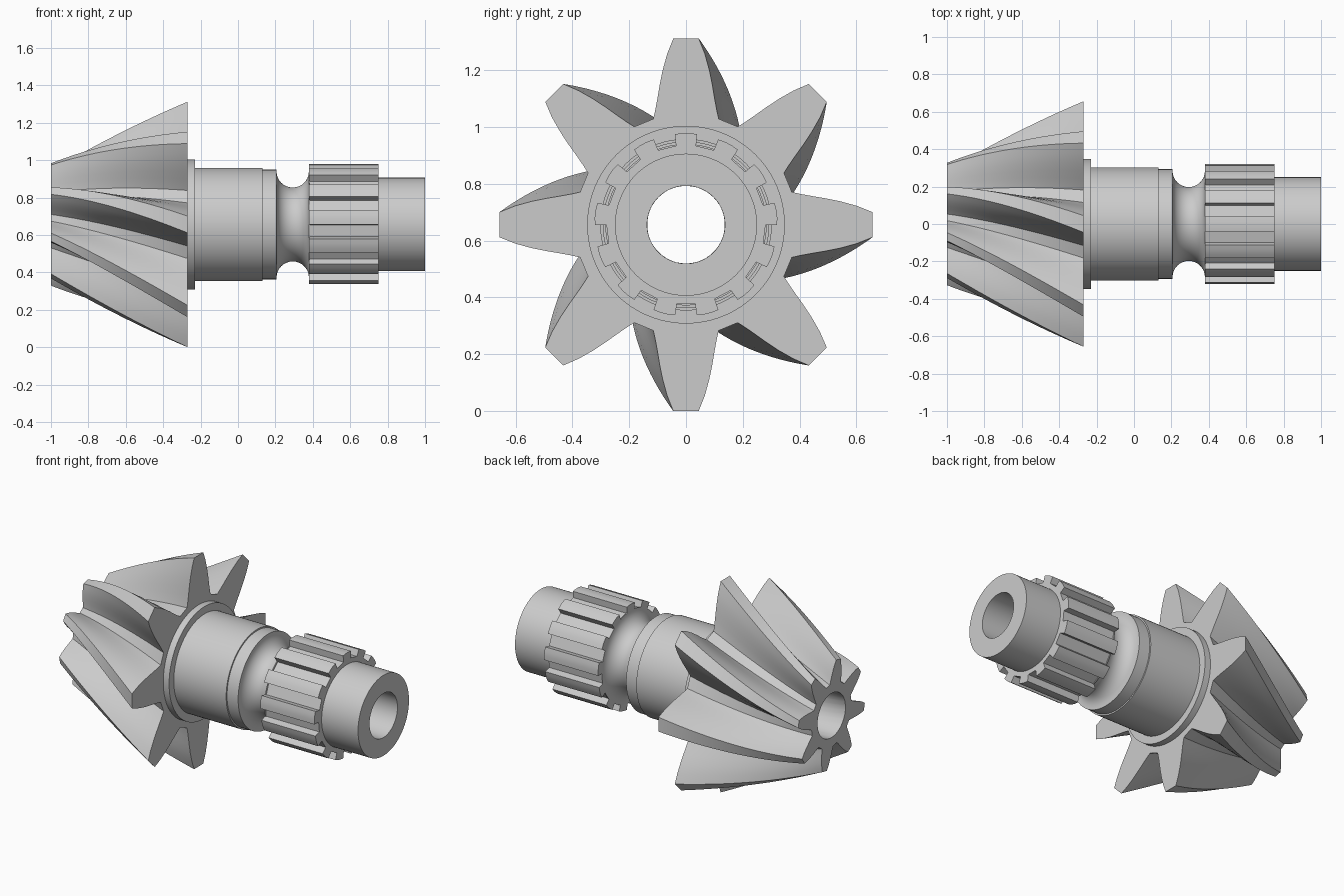
import bpy, bmesh, math

if "Cube" in bpy.data.objects:
    bpy.data.objects.remove(bpy.data.objects["Cube"])

AXIS_Z = 0.656


def finish(name, bm):
    bmesh.ops.recalc_face_normals(bm, faces=bm.faces)
    mesh = bpy.data.meshes.new(name)
    bm.to_mesh(mesh)
    bm.free()
    ob = bpy.data.objects.new(name, mesh)
    bpy.context.collection.objects.link(ob)
    bpy.ops.object.select_all(action='DESELECT')
    ob.select_set(True)
    bpy.context.view_layer.objects.active = ob
    bpy.ops.object.shade_smooth_by_angle(angle=math.radians(28))
    return ob


def point(x, r, a):
    # angle in degrees, measured from the top towards +y
    a = math.radians(a)
    return (x, r * math.sin(a), AXIS_Z + r * math.cos(a))


def bridge(bm, a, b):
    for i in range(len(a)):
        j = (i + 1) % len(a)
        bm.faces.new((a[i], a[j], b[j], b[i]))


def toothed(name, half_tooth, count, stations, bore):
    """Loft a toothed outline (r, angle) through (x, scale, twist) with a round bore."""
    tooth = [(r, -a) for r, a in half_tooth] + [(r, a) for r, a in reversed(half_tooth)]
    outline = [(r, a + i * 360 / count) for i in range(count) for r, a in tooth]
    bm = bmesh.new()
    outer, inner = [], []
    for x, s, t in stations:
        outer.append([bm.verts.new(point(x, r * s, a + t)) for r, a in outline])
        inner.append([bm.verts.new(point(x, bore, a + t)) for r, a in outline])
    for k in range(len(stations) - 1):
        bridge(bm, outer[k], outer[k + 1])
        bridge(bm, inner[k], inner[k + 1])
    bridge(bm, outer[0], inner[0])
    bridge(bm, outer[-1], inner[-1])
    return finish(name, bm)


def lathe(name, profile, n=96):
    """Revolve a closed (x, r) profile about the shaft axis."""
    bm = bmesh.new()
    rings = [[bm.verts.new(point(x, r, 360 * i / n)) for i in range(n)] for x, r in profile]
    for k in range(len(rings)):
        bridge(bm, rings[k], rings[(k + 1) % len(rings)])
    return finish(name, bm)


# Spiral bevel gear: teeth shrink towards the cone apex and twist as a log spiral
APEX, BACK = -1.737, -0.27
stations = []
for i in range(29):
    x = BACK + (-1.0 - BACK) * i / 28
    s = (x - APEX) / (BACK - APEX)
    stations.append((x, s, -48 * math.log(s)))
gear_tooth = [(0.39, 17.2), (0.415, 15.2), (0.455, 12.8), (0.50, 10.7),
              (0.55, 8.6), (0.605, 6.3), (0.6575, 3.9)]
toothed("bevel_gear", gear_tooth, 8, stations, 0.137)

# Stepped hollow shaft with flange, bearing seat and rounded groove
groove = [(0.2925 - 0.0865 * math.cos(math.pi * i / 16),
           0.284 - 0.0865 * math.sin(math.pi * i / 16)) for i in range(17)]
shaft = [(-0.27, 0.137), (-0.27, 0.348), (-0.23, 0.348), (-0.23, 0.302), (0.13, 0.302),
         (0.13, 0.293), (0.206, 0.293)] + groove + [
         (0.385, 0.284), (0.385, 0.25), (1.0, 0.25), (1.0, 0.137)]
lathe("shaft", shaft)

# Splined section
spline_tooth = [(0.28, 13.85 - 6.6), (0.321, 7.0), (0.3225, 2.3)]
toothed("spline", spline_tooth, 13, [(0.379, 1, 0), (0.75, 1, 0)], 0.24)
